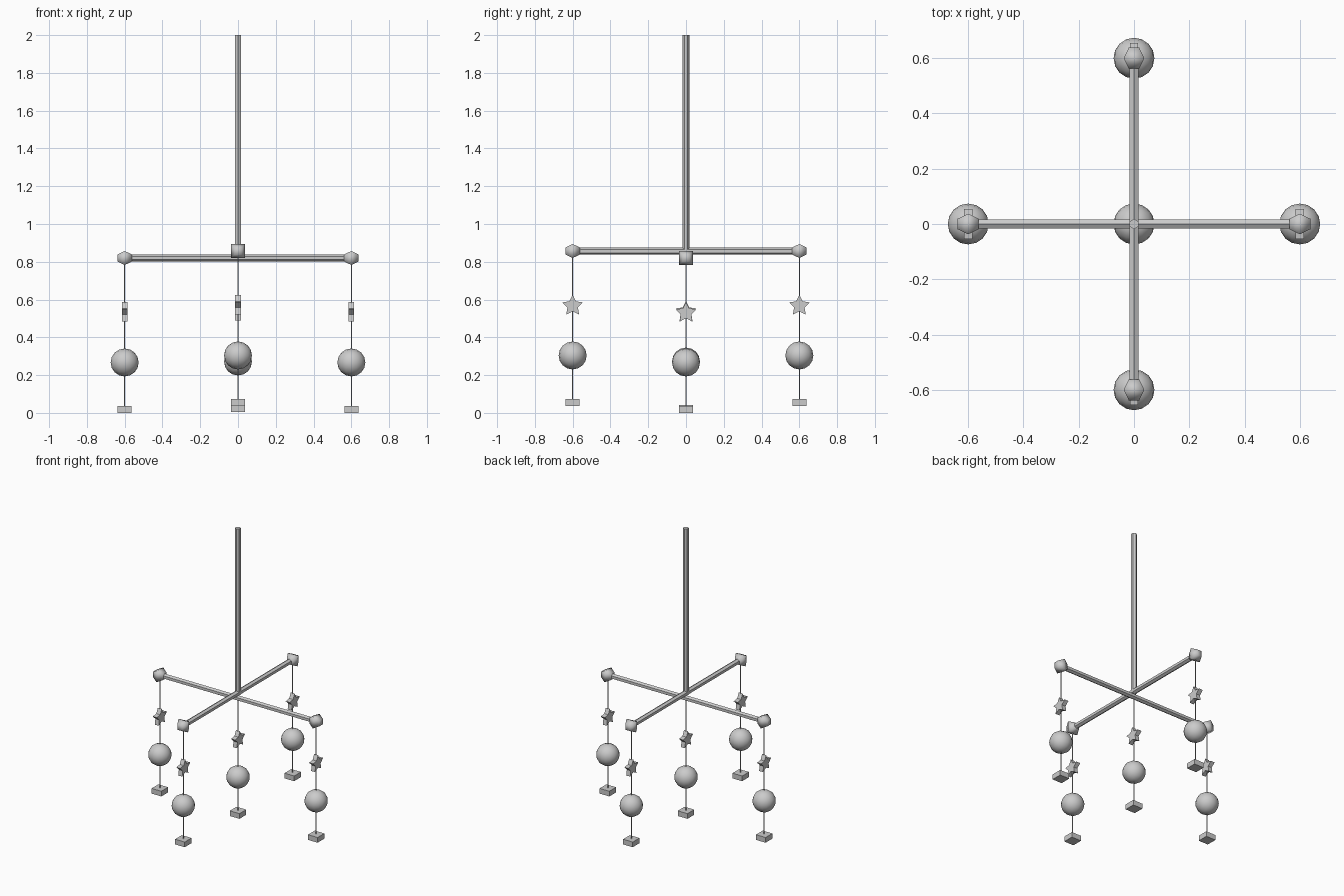
import bpy, bmesh, math
from mathutils import Matrix, Vector

if "Cube" in bpy.data.objects:
    bpy.data.objects.remove(bpy.data.objects["Cube"])


def add_object(name, bm, smooth=False):
    bmesh.ops.recalc_face_normals(bm, faces=bm.faces[:])
    me = bpy.data.meshes.new(name)
    bm.to_mesh(me)
    bm.free()
    for p in me.polygons:
        p.use_smooth = smooth
    ob = bpy.data.objects.new(name, me)
    bpy.context.collection.objects.link(ob)
    return ob


def rod(name, a, b, radius, sides=6, turn=0.0):
    a, b = Vector(a), Vector(b)
    d = b - a
    rot = d.to_track_quat('Z', 'Y').to_matrix().to_4x4()
    m = Matrix.Translation((a + b) / 2) @ rot @ Matrix.Rotation(turn, 4, 'Z')
    bm = bmesh.new()
    bmesh.ops.create_cone(bm, cap_ends=True, segments=sides, radius1=radius,
                          radius2=radius, depth=d.length, matrix=m)
    return add_object(name, bm)


def ball(name, loc):
    bm = bmesh.new()
    bmesh.ops.create_uvsphere(bm, u_segments=16, v_segments=8, radius=0.074)
    ob = add_object(name, bm, True)
    ob.location = loc
    # ball axis lies along x
    ob.rotation_euler = (0, math.pi / 2, 0)


def star(name, loc, r=0.058, inner=0.029, thick=0.03):
    bm = bmesh.new()
    vs = []
    for i in range(10):
        rad = r if i % 2 == 0 else inner
        t = math.pi / 2 + i * math.pi / 5
        vs.append(bm.verts.new((-thick / 2, rad * math.cos(t), rad * math.sin(t))))
    f = bm.faces.new(vs)
    ext = bmesh.ops.extrude_face_region(bm, geom=[f], use_keep_orig=True)
    new = [v for v in ext['geom'] if isinstance(v, bmesh.types.BMVert)]
    bmesh.ops.translate(bm, verts=new, vec=(thick, 0, 0))
    add_object(name, bm).location = loc


def block(name, loc):
    bm = bmesh.new()
    bmesh.ops.create_cube(bm, size=1, matrix=Matrix.Diagonal((0.074, 0.074, 0.036, 1)))
    add_object(name, bm).location = loc


def end_cap(name, loc, turn):
    # square barrel, widest in the middle
    bm = bmesh.new()
    rings = []
    for x, h in ((-0.038, 0.019), (0, 0.037), (0.038, 0.019)):
        rings.append([bm.verts.new((x, sy * h, sz * h))
                      for sy, sz in ((-1, -1), (1, -1), (1, 1), (-1, 1))])
    for a, b in zip(rings, rings[1:]):
        for i in range(4):
            j = (i + 1) % 4
            bm.faces.new((a[i], a[j], b[j], b[i]))
    bm.faces.new(rings[0])
    bm.faces.new(rings[-1])
    ob = add_object(name, bm, True)
    ob.location = loc
    ob.rotation_euler = (0, 0, turn)


ZX, ZY = 0.82, 0.857

# pole and crossed bars
rod("pole", (0, 0, 0.845), (0, 0, 2), 0.0185)
rod("bar_x", (-0.6, 0, ZX), (0.6, 0, ZX), 0.0185, turn=0)
rod("bar_y", (0, -0.6, ZY), (0, 0.6, ZY), 0.0185, turn=0)

# hanging strings with star, ball and block
hangers = {
    "left": (-0.6, 0, ZX), "right": (0.6, 0, ZX),
    "front": (0, -0.6, ZY), "back": (0, 0.6, ZY),
    "centre": (0, 0, ZX + 0.005),
}
for side, (x, y, z) in hangers.items():
    d = z - ZX
    rod("string_" + side, (x, y, 0.02 + d), (x, y, z), 0.003)
    star("star_" + side, (x, y, 0.53 + d))
    ball("ball_" + side, (x, y, 0.267 + d))
    block("block_" + side, (x, y, 0.018 + d))
    if side != "centre":
        end_cap("end_cap_" + side, (x, y, z), 0 if y == 0 else math.pi / 2)
